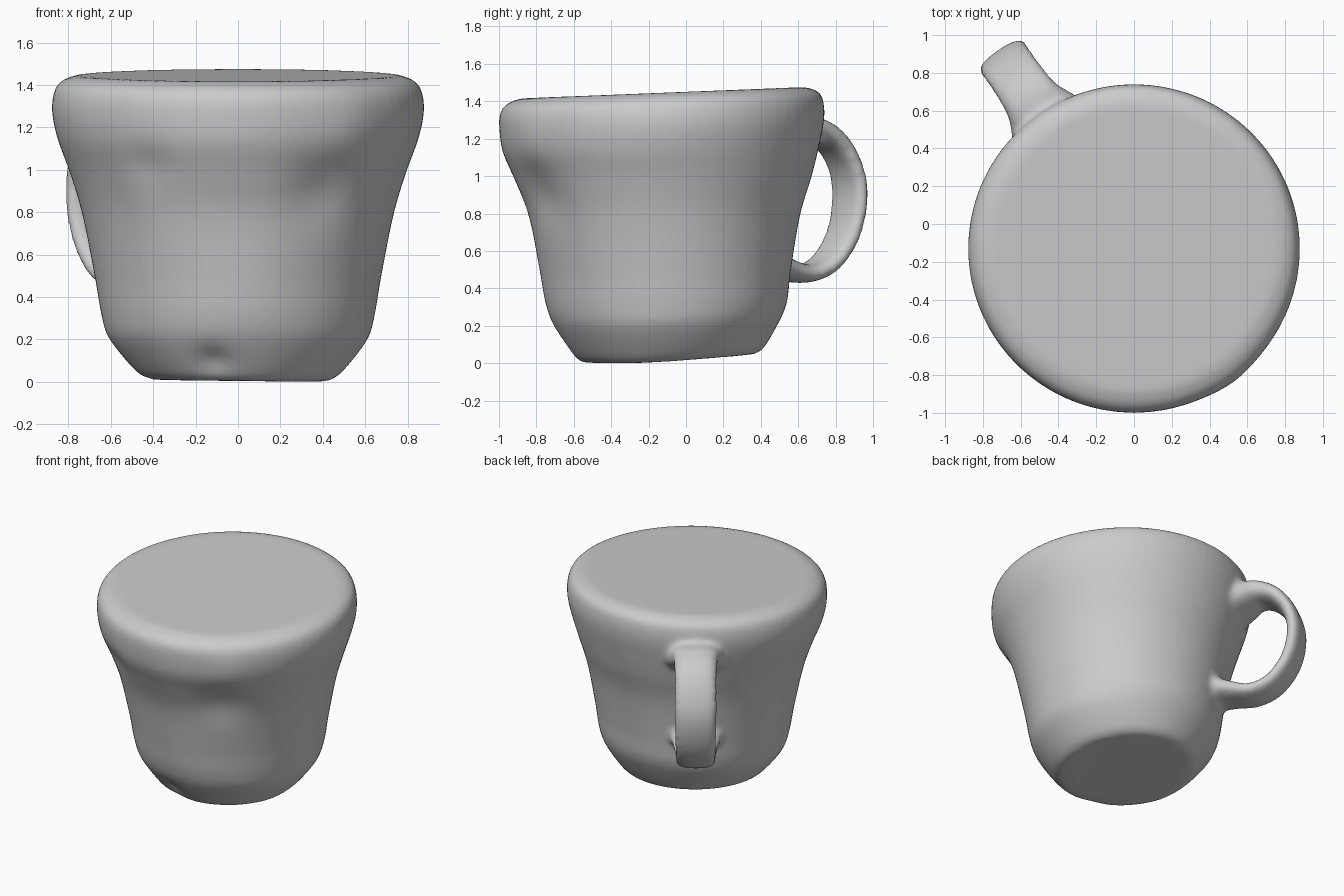
import bpy
import bmesh
from math import cos, sin, tau, copysign, exp
from mathutils import Vector

if "Cube" in bpy.data.objects:
    bpy.data.objects.remove(bpy.data.objects["Cube"])

clay = bpy.data.materials.new("grey clay")
clay.use_nodes = True
clay.diffuse_color = (0.6, 0.6, 0.6, 1)
bsdf = clay.node_tree.nodes["Principled BSDF"]
bsdf.inputs["Base Color"].default_value = (0.6, 0.6, 0.6, 1)
bsdf.inputs["Roughness"].default_value = 0.7


def spline(stations, steps=5):
    """Catmull-Rom interpolation through tuples of any length."""
    pts = [stations[0]] + stations + [stations[-1]]
    out = []
    for a, b, c, d in zip(pts, pts[1:], pts[2:], pts[3:]):
        for i in range(steps):
            t = i / steps
            out.append([0.5 * (2 * q + (r - p) * t + (2 * p - 5 * q + 4 * r - s) * t ** 2
                               + (3 * q - p - 3 * r + s) * t ** 3)
                        for p, q, r, s in zip(a, b, c, d)])
    return out + [list(stations[-1])]


def loft(bm, rings):
    """Skin closed rings of points and cap both ends."""
    loops = [[bm.verts.new(p) for p in ring] for ring in rings]
    n = len(loops[0])
    for lo, hi in zip(loops, loops[1:]):
        for i in range(n):
            j = (i + 1) % n
            bm.faces.new((lo[i], lo[j], hi[j], hi[i]))
    bm.faces.new(loops[0][::-1])
    bm.faces.new(loops[-1])


bm = bmesh.new()

# Cup body: height, centre y, x radius, y radius
body = [(0.0, -0.09, 0.43, 0.46), (0.04, -0.09, 0.49, 0.51), (0.2, -0.10, 0.61, 0.60),
        (0.32, -0.10, 0.645, 0.64), (0.5, -0.105, 0.675, 0.665), (0.8, -0.115, 0.735, 0.725),
        (1.0, -0.125, 0.795, 0.795), (1.15, -0.135, 0.85, 0.845), (1.28, -0.13, 0.878, 0.868),
        (1.38, -0.13, 0.868, 0.865), (1.43, -0.125, 0.83, 0.83), (1.455, -0.125, 0.76, 0.76)]


def body_point(z, cy, rx, ry, a):
    x, y = rx * cos(a), cy + ry * sin(a)
    top = max(0, min(1, (z - 1.0) / 0.4))
    base = max(0, 1 - z / 0.4)
    lift = 0.04 * top * (y + 0.125) + base * (0.012 - 0.015 * x + 0.075 * max(0, y + 0.25))
    return Vector((x, y, z + lift))


loft(bm, [[body_point(*s, tau * k / 72) for k in range(72)] for s in spline(body)])

# Handle: distance from the cup axis, height, half width, half thickness
handle = [(0.70, 1.17, 0.25, 0.13), (0.84, 1.22, 0.20, 0.10), (0.95, 1.255, 0.155, 0.075),
          (1.07, 1.21, 0.145, 0.06), (1.17, 1.09, 0.145, 0.05), (1.215, 0.92, 0.145, 0.05),
          (1.175, 0.71, 0.14, 0.05), (1.06, 0.55, 0.135, 0.05), (0.92, 0.49, 0.135, 0.05),
          (0.78, 0.51, 0.15, 0.06), (0.62, 0.55, 0.19, 0.09)]
out = Vector((-0.57, 0.82, 0)).normalized()
side = Vector((out.y, -out.x, 0))
up = Vector((0, 0, 1))
axis = Vector((0, -0.12, 0))

path = spline(handle)
rings = []
for i, (d, z, hw, ht) in enumerate(path):
    before, after = path[max(i - 1, 0)], path[min(i + 1, len(path) - 1)]
    tangent = (out * (after[0] - before[0]) + up * (after[1] - before[1])).normalized()
    normal = tangent.cross(side)
    ring = []
    for k in range(24):
        c, s = cos(tau * k / 24), sin(tau * k / 24)
        # Slightly squared oval section
        c, s = copysign(abs(c) ** 0.8, c), copysign(abs(s) ** 0.8, s)
        ring.append(axis + out * d + up * z + side * hw * c + normal * ht * s)
    rings.append(ring)
loft(bm, rings)

bmesh.ops.recalc_face_normals(bm, faces=bm.faces)
mesh = bpy.data.meshes.new("cup_with_handle")
bm.to_mesh(mesh)
bm.free()
cup = bpy.data.objects.new("cup_with_handle", mesh)
bpy.context.collection.objects.link(cup)
bpy.context.view_layer.objects.active = cup
cup.select_set(True)

# Fuse body and handle into one soft clay skin
remesh = cup.modifiers.new("fuse", 'REMESH')
remesh.mode = 'VOXEL'
remesh.voxel_size = 0.02
remesh.use_smooth_shade = True
soften = cup.modifiers.new("soften", 'SMOOTH')
soften.factor = 0.5
soften.iterations = 8
for name in ("fuse", "soften"):
    bpy.ops.object.modifier_apply(modifier=name)

# Hand-made dents and bulges: centre, reach, depth
dents = [((0.38, -0.75, 0.92), 0.16, -0.025), ((-0.4, -0.78, 1.05), 0.12, -0.015),
         ((-0.12, -0.64, 0.08), 0.09, -0.03), ((0.0, -0.78, 0.45), 0.25, 0.012),
         ((0.5, -0.8, 1.2), 0.15, 0.012)]
mesh = cup.data
moves = []
for v in mesh.vertices:
    push = sum(depth * exp(-((v.co - Vector(c)).length / reach) ** 2)
               for c, reach, depth in dents)
    moves.append(v.normal * push)
for v, move in zip(mesh.vertices, moves):
    v.co += move

# Rest the cup on the ground
lowest = min(v.co.z for v in mesh.vertices)
for v in mesh.vertices:
    v.co.z -= lowest

mesh.materials.clear()
mesh.materials.append(clay)
for p in mesh.polygons:
    p.use_smooth = True
    p.material_index = 0
